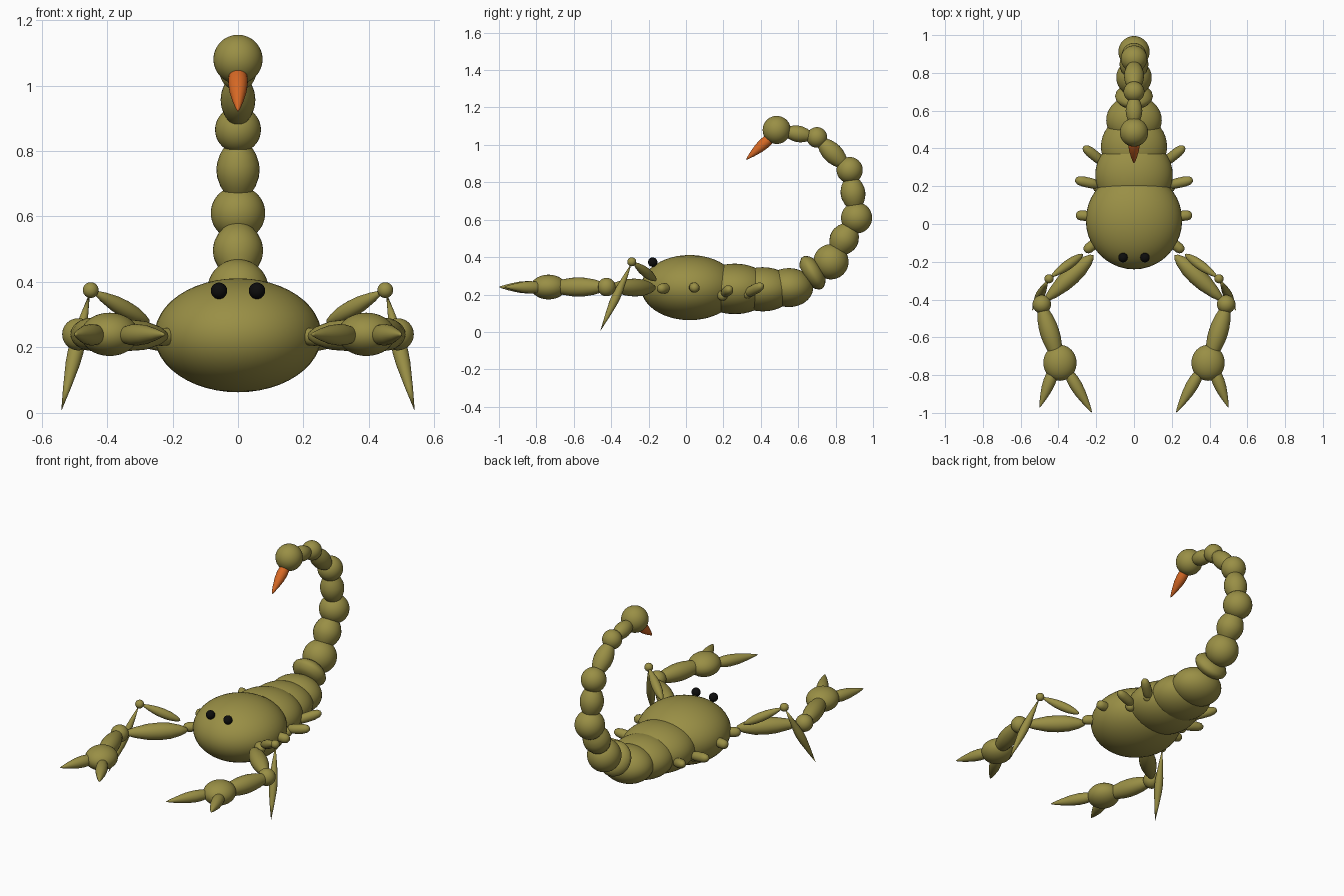
import bpy
import bmesh
import math
from mathutils import Vector, Matrix

if "Cube" in bpy.data.objects:
    bpy.data.objects.remove(bpy.data.objects["Cube"], do_unlink=True)


def material(name, color):
    m = bpy.data.materials.new(name)
    m.use_nodes = True
    m.diffuse_color = (*color, 1)
    m.node_tree.nodes["Principled BSDF"].inputs["Base Color"].default_value = (*color, 1)
    return m


OLIVE = material("olive_shell", (0.32, 0.275, 0.06))
ORANGE = material("orange_sting", (0.68, 0.14, 0.018))
BLACK = material("black_eye", (0.004, 0.004, 0.004))

# Outlines along a limb: (fraction of length, fraction of radius)
BARREL = [(0, 0), (0, .62), (.15, .82), (.35, .97), (.5, 1), (.65, .97), (.85, .82), (1, .62), (1, 0)]
SPINDLE = [(0, 0), (.03, .3), (.12, .62), (.28, .92), (.45, 1), (.62, .92), (.82, .62), (.96, .28), (1, 0)]
CLAW = [(0, 0), (0, .75), (.15, .95), (.3, 1), (.5, .88), (.75, .53), (.93, .2), (1, 0)]
SPIKE = [(0, 0), (.2, .5), (.4, .92), (.5, 1), (.6, .92), (.8, .5), (1, 0)]
CAPSULE = [(0, 0), (.03, .5), (.15, .9), (.4, 1), (.7, 1), (.88, .8), (.97, .45), (1, 0)]


def finish(name, bm, mat):
    bmesh.ops.recalc_face_normals(bm, faces=bm.faces)
    mesh = bpy.data.meshes.new(name)
    bm.to_mesh(mesh)
    bm.free()
    mesh.materials.append(mat)
    ob = bpy.data.objects.new(name, mesh)
    bpy.context.collection.objects.link(ob)
    bpy.ops.object.select_all(action='DESELECT')
    ob.select_set(True)
    bpy.context.view_layer.objects.active = ob
    bpy.ops.object.shade_smooth_by_angle(angle=math.radians(45))
    return ob


def ball(name, center, radii, mat=OLIVE):
    if not isinstance(radii, tuple):
        radii = (radii,) * 3
    bm = bmesh.new()
    bmesh.ops.create_uvsphere(bm, u_segments=40, v_segments=24, radius=1)
    bmesh.ops.transform(bm, verts=bm.verts,
                        matrix=Matrix.Translation(center) @ Matrix.Diagonal((*radii, 1)))
    return finish(name, bm, mat)


def limb(name, start, end, radius, outline, mat=OLIVE):
    a, b = Vector(start), Vector(end)
    axis = b - a
    bm = bmesh.new()
    verts = [bm.verts.new((r * radius, 0, t * axis.length)) for t, r in outline]
    edges = [bm.edges.new(pair) for pair in zip(verts, verts[1:])]
    bmesh.ops.spin(bm, geom=verts + edges, cent=(0, 0, 0), axis=(0, 0, 1),
                   angle=math.tau, steps=24)
    bmesh.ops.remove_doubles(bm, verts=bm.verts, dist=1e-5)
    turn = axis.to_track_quat('Z', 'Y').to_matrix().to_4x4()
    bmesh.ops.transform(bm, verts=bm.verts, matrix=Matrix.Translation(a) @ turn)
    return finish(name, bm, mat)


# Body and overlapping abdomen rings
ball("body", (0, .02, .237), (.255, .26, .174))
for i, (y, z, radii) in enumerate([(.26, .23, (.205, .2, .135)),
                                   (.41, .228, (.175, .17, .118)),
                                   (.55, .237, (.147, .13, .104))]):
    ball(f"abdomen_{i + 1}", (0, y, z), radii)

# Tail joints, joined by barrel links
joints = [(.58, .26, .09), (.775, .375, .094), (.912, .61, .083),
          (.875, .865, .07), (.70, 1.04, .055), (.485, 1.08, .075)]
link_radii = [.1, .077, .066, .053, .044]
for i, (y, z, r) in enumerate(joints):
    if i:
        ball(f"tail_joint_{i}", (0, y, z), r)
        p, q = Vector((0, *joints[i - 1][:2])), Vector((0, y, z))
        d = (q - p).normalized()
        limb(f"tail_link_{i}", p + d * joints[i - 1][2] * .75, q - d * r * .75,
             link_radii[i - 1], BARREL)
limb("sting", (0, .46, 1.045), (0, .32, .92), .03, CLAW, ORANGE)

# Paired parts
for side, s in (("left", 1), ("right", -1)):
    def at(x, y, z):
        return (s * x, y, z)

    ball(f"{side}_eye", at(.058, -.178, .373), .025, BLACK)

    # Pincer arm
    limb(f"{side}_upper_arm", at(.215, -.165, .235), at(.475, -.41, .24), .048, SPINDLE)
    ball(f"{side}_elbow", at(.488, -.425, .24), .049)
    limb(f"{side}_forearm", at(.482, -.46, .24), at(.41, -.69, .24), .051, BARREL)
    ball(f"{side}_hand", at(.392, -.735, .24), (.088, .095, .066))
    limb(f"{side}_outer_finger", at(.425, -.775, .238), at(.5, -.972, .24), .033, CLAW)
    limb(f"{side}_inner_finger", at(.345, -.79, .238), at(.222, -1, .24), .033, CLAW)

    # Raised front leg
    limb(f"{side}_thigh", at(.27, -.16, .275), at(.44, -.28, .37), .026, SPINDLE)
    ball(f"{side}_knee", at(.45, -.29, .375), .024)
    limb(f"{side}_shin", at(.452, -.29, .37), at(.54, -.458, .005), .024, SPIKE)

    # Short leg stubs along the flank
    stubs = [((.19, -.09, .235), (.262, -.145, .23)),
             ((.22, .04, .24), (.308, .048, .235)),
             ((.18, .205, .205), (.312, .235, .23)),
             ((.15, .315, .2), (.268, .41, .25))]
    for i, (a, b) in enumerate(stubs):
        limb(f"{side}_leg_stub_{i + 1}", at(*a), at(*b), .027, CAPSULE)
    for i, p in enumerate([(.19, .195, .195), (.168, .325, .205)]):
        ball(f"{side}_hip_{i + 1}", at(*p), .028)
